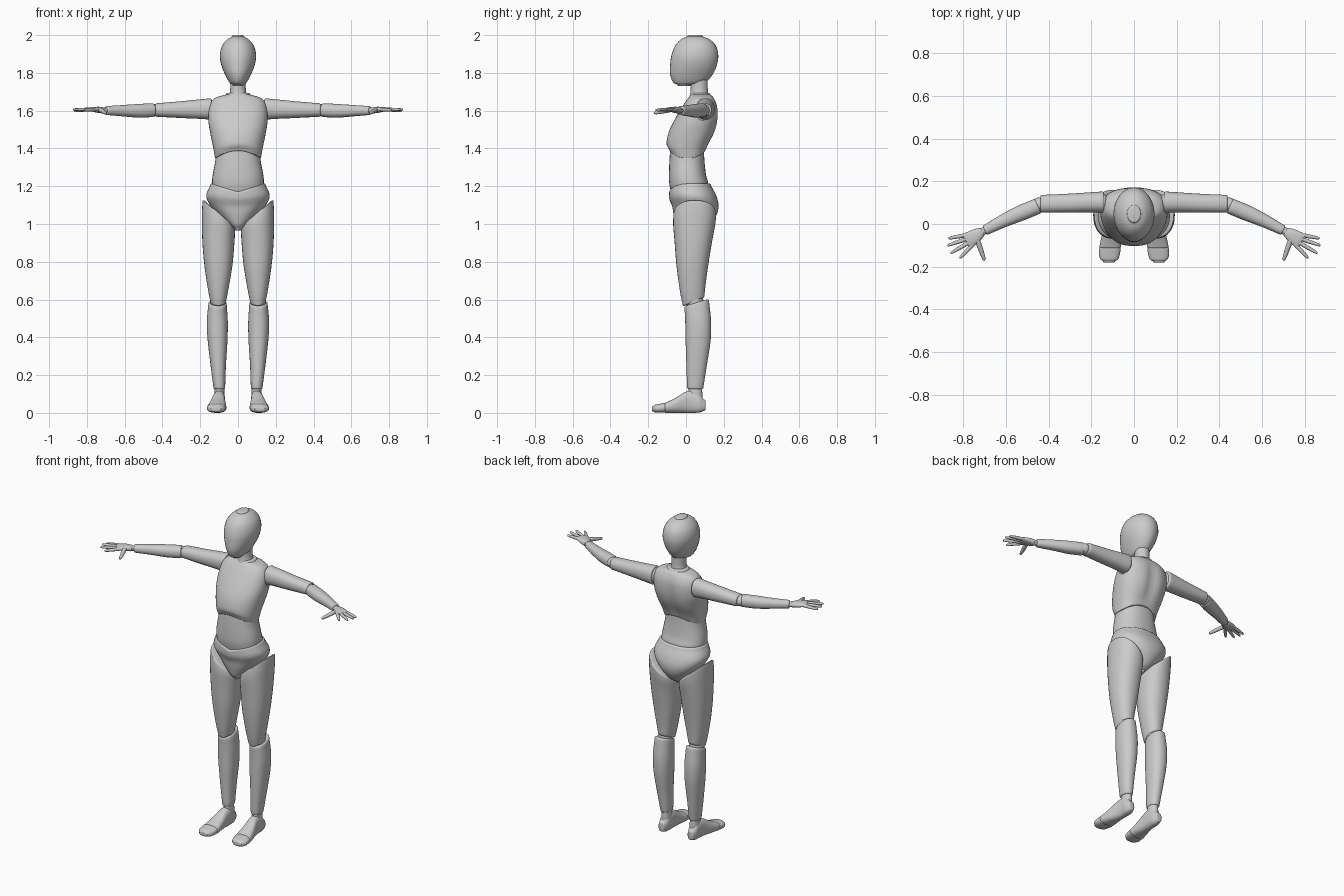
import bpy, bmesh
from math import sin, cos, pi, copysign, exp
from mathutils import Vector, Matrix

cube = bpy.data.objects.get("Cube")
if cube:
    bpy.data.objects.remove(cube)

grey = bpy.data.materials.new("light_grey")
grey.use_nodes = True
colour = (0.6, 0.6, 0.6, 1)
grey.diffuse_color = colour
grey.node_tree.nodes["Principled BSDF"].inputs["Base Color"].default_value = colour


def make(name, bm, angle=40):
    bmesh.ops.recalc_face_normals(bm, faces=bm.faces)
    mesh = bpy.data.meshes.new(name)
    bm.to_mesh(mesh)
    bm.free()
    mesh.materials.append(grey)
    ob = bpy.data.objects.new(name, mesh)
    bpy.context.collection.objects.link(ob)
    smooth(ob, angle)
    return ob


def smooth(ob, angle=40):
    bpy.ops.object.select_all(action="DESELECT")
    ob.select_set(True)
    bpy.context.view_layer.objects.active = ob
    bpy.ops.object.shade_smooth_by_angle(angle=angle * pi / 180)


def spline(keys, steps=5):
    """Smoothly resample a list of sections."""
    keys = [Vector(k) for k in keys]
    ext = [keys[0] * 2 - keys[1]] + keys + [keys[-1] * 2 - keys[-2]]
    out = []
    for a, b, c, d in zip(ext, ext[1:], ext[2:], ext[3:]):
        for i in range(steps):
            t = i / steps
            out.append(b + (c - a) * (t / 2) + (a * 2 - b * 5 + c * 4 - d) * (t * t / 2)
                       + (b * 3 - a - c * 3 + d) * (t ** 3 / 2))
    return out + [keys[-1]]


def loft(name, keys, frame=Matrix(), edge=0.01, power=0.9, bend=None, sides=32):
    """Skin sections (w, u0, u1, v0, v1) with rounded rims and flat caps."""
    rings = spline(keys)
    lo, hi = rings[0][0], rings[-1][0]

    def rim(ring, sign):
        return [ring + Vector((sign * edge * sin(a), s, -s, s, -s))
                for a in (pi / 6, pi / 3, pi / 2) for s in (edge * (1 - cos(a)),)]
    rings = rim(rings[0], -1)[::-1] + rings + rim(rings[-1], 1)
    bm = bmesh.new()
    loops = []
    for w, u0, u1, v0, v1 in rings:
        loop = []
        for i in range(sides):
            c, s = cos(2 * pi * i / sides), sin(2 * pi * i / sides)
            p = Vector(((u0 + u1) / 2 + (u1 - u0) / 2 * copysign(abs(c) ** power, c),
                        (v0 + v1) / 2 + (v1 - v0) / 2 * copysign(abs(s) ** power, s), w))
            if bend:
                bend(p, min(1, max(0, (w - lo) / (hi - lo))))
            loop.append(bm.verts.new(frame @ p))
        loops.append(loop)
    for a, b in zip(loops, loops[1:]):
        for i in range(sides):
            j = (i + 1) % sides
            bm.faces.new((a[i], a[j], b[j], b[i]))
    bm.faces.new(loops[0])
    bm.faces.new(loops[-1])
    return make(name, bm)


def ball(name, centre, size):
    bm = bmesh.new()
    bmesh.ops.create_uvsphere(bm, u_segments=32, v_segments=16, radius=1,
                              matrix=Matrix.LocRotScale(Vector(centre), None, Vector(size)))
    return make(name, bm)


def aim(start, end):
    """Frame whose w axis runs from start to end and whose v axis is up."""
    w = (Vector(end) - Vector(start)).normalized()
    u = Vector((0, 0, 1)).cross(w).normalized()
    return Matrix.Translation(start) @ Matrix((u, w.cross(u), w)).transposed().to_4x4()


def sym(*rows):
    """Sections (w, half width, v0, v1) centred on the middle plane."""
    return [(w, -r, r, v0, v1) for w, r, v0, v1 in rows]


# Head and neck
loft("head", sym((1.738, .03, -.045, .03), (1.75, .046, -.068, .10), (1.79, .068, -.084, .14),
                 (1.84, .088, -.084, .163), (1.89, .096, -.078, .171), (1.94, .086, -.06, .16),
                 (1.975, .06, -.03, .13), (1.992, .032, .005, .09)), edge=.008, power=1)
loft("neck", sym((1.66, .052, .015, .125), (1.69, .045, .022, .118), (1.72, .041, .025, .115),
                 (1.78, .042, .025, .115)), power=1)


# Chest with arched lower rim, spine groove and arm sockets
def chest_bend(p, t):
    p.z += .045 * (1 - (p.x / .125) ** 2) * (1 - t) ** 3
    if p.y > .06:
        p.y -= .014 * exp(-(p.x / .03) ** 2) * sin(pi * t)


chest = loft("chest", sym((1.35, .122, -.09, .105), (1.40, .13, -.103, .122), (1.48, .146, -.09, .155),
                          (1.55, .157, -.06, .17), (1.62, .152, -.02, .168), (1.665, .125, .01, .15),
                          (1.685, .065, .025, .13)), edge=.008, power=.85, bend=chest_bend, sides=48)
for side in (-1, 1):
    cutter = ball("socket_cutter", (side * .195, .1, 1.608), (.068, .068, .078))
    cutter.hide_render = True
    mod = chest.modifiers.new("socket", "BOOLEAN")
    mod.operation, mod.object, mod.solver = "DIFFERENCE", cutter, "EXACT"
    bpy.context.view_layer.objects.active = chest
    bpy.ops.object.modifier_apply(modifier=mod.name)
    bpy.data.objects.remove(cutter)
smooth(chest, 35)

# Waist
loft("waist", sym((1.15, .13, -.075, .11), (1.21, .137, -.088, .118), (1.26, .134, -.09, .106),
                  (1.33, .121, -.088, .098), (1.39, .115, -.084, .095)), power=.88)


# Pelvis with a dipped front rim
def pelvis_bend(p, t):
    front = max(0, min(1, (.06 - p.y) / .1))
    p.z -= .045 * max(0, 1 - abs(p.x) / .145) * t ** 3 * front


loft("pelvis", sym((.975, .022, -.035, .09), (1.0, .055, -.052, .13), (1.05, .105, -.065, .163),
                   (1.10, .148, -.073, .172), (1.15, .168, -.088, .16), (1.205, .147, -.09, .132)),
     power=.9, bend=pelvis_bend, sides=48)


# Left leg, mirrored later
def thigh_bend(p, t):
    p.z += .85 * (p.x - .105) * t ** 4 + .4 * (p.y - .04) * (1 - t) ** 4


def shin_bend(p, t):
    p.z += .3 * (p.y - .06) * t ** 8


limbs = [
    loft("thigh", [(.598, .062, .148, -.018, .098), (.66, .05, .16, -.032, .103),
                   (.78, .03, .178, -.05, .118), (.90, .02, .189, -.06, .137),
                   (1.0, .016, .191, -.068, .155), (1.05, .018, .188, -.066, .16)],
         bend=thigh_bend, edge=.012),
    ball("knee_joint", (.107, .045, .59), (.042, .048, .045)),
    loft("shin", [(.135, .068, .13, .006, .092), (.25, .064, .145, .002, .11),
                  (.38, .056, .16, -.002, .13), (.48, .054, .165, -.004, .133),
                  (.575, .06, .157, -.008, .122)], bend=shin_bend),
    loft("ankle", [(.07, .07, .126, .012, .088), (.15, .072, .122, .014, .084)], edge=.005, power=1),
]

# Foot and toe cap, running forward from the heel
forward = Matrix(((1, 0, 0), (0, 0, -1), (0, 1, 0))).to_4x4()
limbs += [
    loft("foot", [(-.095, .08, .122, .01, .07), (-.07, .07, .13, .002, .1), (-.03, .068, .131, 0, .118),
                  (.01, .068, .138, 0, .108), (.06, .064, .152, 0, .077), (.105, .061, .162, 0, .056)],
         forward, .008, .8),
    loft("toes", [(.115, .062, .163, .001, .053), (.145, .067, .164, .001, .047),
                  (.165, .075, .157, .003, .043), (.174, .088, .145, .007, .037)],
         forward, .006, .8),
]

# Left arm
elbow, wrist = (.445, .09, 1.602), (.705, -.033, 1.6)
limbs += [
    ball("shoulder_joint", (.16, .1, 1.608), (.045, .045, .055)),
    loft("upper_arm", [(.148, -.048, .052, -.052, .06), (.21, -.046, .048, -.048, .054),
                       (.30, -.047, .042, -.044, .045), (.43, -.047, .036, -.037, .034)],
         aim((0, .1, 1.605), (1, .1, 1.605)), .008),
    ball("elbow_joint", elbow, (.034, .034, .033)),
    loft("forearm", [(.012, -.04, .034, -.036, .037), (.09, -.036, .038, -.038, .034),
                     (.18, -.028, .034, -.031, .029), (.275, -.024, .024, -.023, .024)],
         aim(elbow, wrist), .006),
    loft("wrist_joint", [(-.02, -.018, .018, -.015, .016), (.02, -.018, .018, -.015, .016)],
         aim(wrist, (.79, -.08, 1.607)), .004, 1),
    loft("palm", [(.01, -.022, .022, -.016, .017), (.04, -.034, .03, -.014, .018),
                  (.075, -.039, .033, -.01, .014), (.09, -.036, .032, -.007, .01)],
         aim(wrist, (.79, -.08, 1.607)), .005, .85),
]

# Fingers from the outer one to the thumb
fingers = (("little", .786, -.052, .868, -.067, 1.600), ("ring", .783, -.070, .873, -.101, 1.606),
           ("middle", .773, -.087, .859, -.137, 1.606), ("index", .760, -.101, .815, -.160, 1.603),
           ("thumb", .733, -.075, .700, -.170, 1.587))
for name, x0, y0, x1, y1, z1 in fingers:
    start, end = Vector((x0, y0, 1.606)), Vector((x1, y1, z1))
    length = (end - start).length
    fat = .012 if name == "thumb" else .0095
    rows = [(f * length, -r * fat, r * fat, -r * fat, r * fat)
            for f, r in ((-.15, 1), (.3, 1), (.55, .92), (.85, .75), (.96, .55))]
    limbs.append(loft(name + "_finger", rows, aim(start, end), .004, 1, sides=16))

# Mirror every limb part to the right side
for ob in limbs:
    twin = ob.copy()
    twin.data = ob.data.copy()
    twin.data.transform(Matrix.Scale(-1, 4, (1, 0, 0)))
    twin.data.flip_normals()
    twin.name = "right_" + ob.name
    ob.name = "left_" + ob.name
    bpy.context.collection.objects.link(twin)
